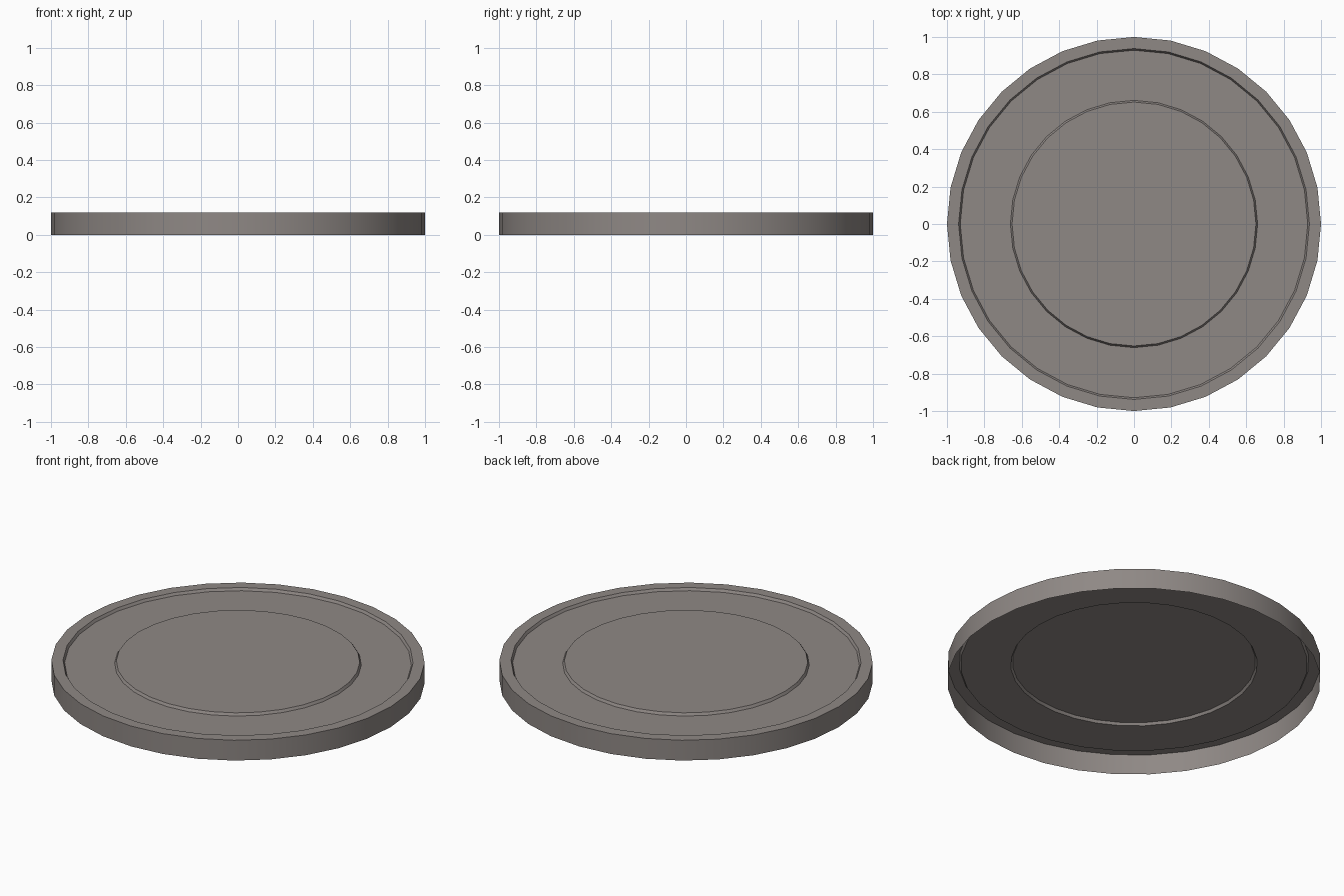
import bpy, bmesh, math

if "Cube" in bpy.data.objects:
    bpy.data.objects.remove(bpy.data.objects["Cube"])

SIDES = 32
# Stepped profile (radius, height): side wall, rim, sloped recess wall, floor, raised centre
PROFILE = [(1.0, 0.0), (1.0, 0.12), (0.938, 0.12), (0.929, 0.105),
           (0.661, 0.105), (0.652, 0.12)]

mat = bpy.data.materials.new("warm grey")
mat.diffuse_color = (0.275, 0.248, 0.235, 1)
mat.use_nodes = True
mat.node_tree.nodes["Principled BSDF"].inputs["Base Color"].default_value = mat.diffuse_color

bm = bmesh.new()
rings = []
for r, z in PROFILE:
    rings.append([bm.verts.new((r * math.cos(2 * math.pi * i / SIDES),
                                r * math.sin(2 * math.pi * i / SIDES), z))
                  for i in range(SIDES)])
# Bands between the rings; the underside is open
for a, b in zip(rings, rings[1:]):
    for i in range(SIDES):
        j = (i + 1) % SIDES
        bm.faces.new((a[i], a[j], b[j], b[i]))
# Raised centre disc
bm.faces.new(rings[-1])

mesh = bpy.data.meshes.new("round_base")
bm.to_mesh(mesh)
bm.free()
mesh.materials.append(mat)
base = bpy.data.objects.new("round_base", mesh)
bpy.context.collection.objects.link(base)

# Smooth round walls, sharp steps
bpy.context.view_layer.objects.active = base
base.select_set(True)
bpy.ops.object.shade_smooth_by_angle(angle=math.radians(30))
